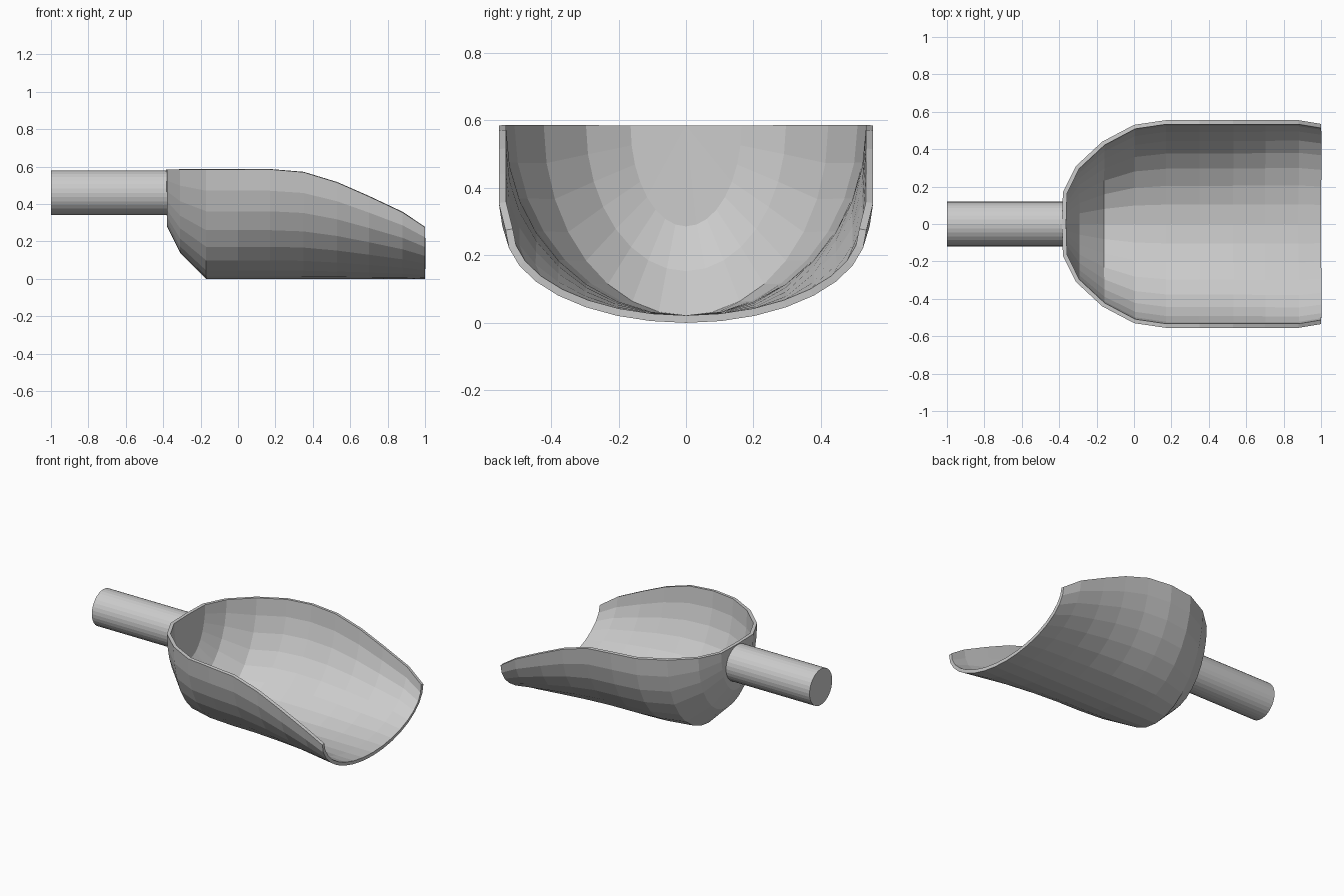
import bpy, bmesh
from math import pi, sin, cos

cube = bpy.data.objects.get("Cube")
if cube:
    bpy.data.objects.remove(cube)

metal = bpy.data.materials.new("light_grey")
metal.use_nodes = True
grey = (0.6, 0.6, 0.6, 1)
metal.diffuse_color = grey
metal.node_tree.nodes["Principled BSDF"].inputs["Base Color"].default_value = grey


def add_object(name, bm):
    mesh = bpy.data.meshes.new(name)
    bm.to_mesh(mesh)
    bm.free()
    mesh.materials.append(metal)
    obj = bpy.data.objects.new(name, mesh)
    bpy.context.collection.objects.link(obj)
    return obj


# Scoop bowl: half-ellipse sections from back to lip (x, half width, rim z, bottom z)
SECTIONS = [
    (-0.38, 0.17, 0.585, 0.28),
    (-0.31, 0.31, 0.585, 0.14),
    (-0.17, 0.44, 0.585, 0),
    (0, 0.53, 0.585, 0),
    (0.17, 0.555, 0.585, 0),
    (0.35, 0.555, 0.57, 0),
    (0.53, 0.555, 0.515, 0),
    (0.7, 0.555, 0.44, 0),
    (0.88, 0.555, 0.355, 0),
    (1, 0.535, 0.275, 0),
]
STEPS = 16

bm = bmesh.new()
rings = []
for x, width, rim, bottom in SECTIONS:
    angles = [pi * j / STEPS for j in range(STEPS + 1)]
    rings.append([bm.verts.new((x, width * cos(a), rim - (rim - bottom) * sin(a)))
                  for a in angles])
for ring, following in zip(rings, rings[1:]):
    for j in range(STEPS):
        bm.faces.new((ring[j], following[j], following[j + 1], ring[j + 1]))

# Shallow fan closing the back of the bowl
pole = bm.verts.new((-0.385, 0, 0.585))
for j in range(STEPS):
    bm.faces.new((pole, rings[0][j], rings[0][j + 1]))

bowl = add_object("scoop_bowl", bm)
wall = bowl.modifiers.new("wall_thickness", 'SOLIDIFY')
wall.thickness = 0.022
wall.offset = -1
wall.use_even_offset = True

# Handle: straight round bar ending inside the back wall
start, end = -1, -0.375
bm = bmesh.new()
bmesh.ops.create_cone(bm, cap_ends=True, segments=32, radius1=0.12, radius2=0.12,
                      depth=end - start)
handle = add_object("handle", bm)
handle.rotation_euler.y = pi / 2
handle.location = ((start + end) / 2, 0, 0.46)
